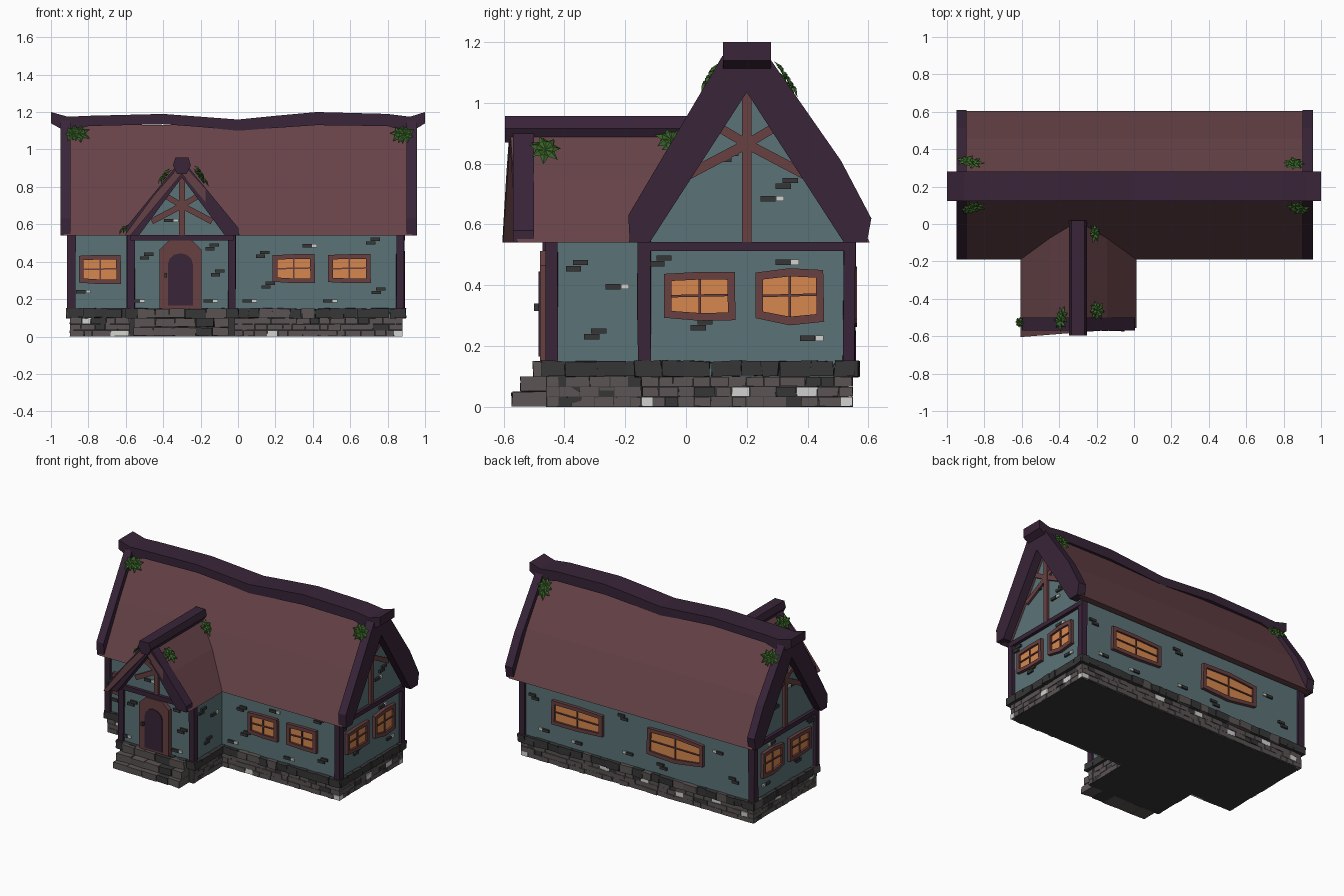
import bpy, bmesh, math, random
from mathutils import Vector

if "Cube" in bpy.data.objects:
    bpy.data.objects.remove(bpy.data.objects["Cube"])

random.seed(4)
COLOURS = {
    "teal_plaster": (0.105, 0.172, 0.185), "roof_red": (0.133, 0.055, 0.064),
    "purple_timber": (0.040, 0.018, 0.040), "brown_timber": (0.135, 0.050, 0.052),
    "window_glow": (0.68, 0.242, 0.075), "dark_stone": (0.037, 0.037, 0.037),
    "brick_grey": (0.105, 0.088, 0.088), "pale_brick": (0.65, 0.65, 0.63),
    "ivy_green": (0.045, 0.14, 0.024)}
MATS = {}
for key, c in COLOURS.items():
    MATS[key] = bpy.data.materials.new(key)
    MATS[key].diffuse_color = (*c, 1)
parts = {}


def get_part(name, mat):
    """Return the growing mesh of a part and the slot index of a colour."""
    bm, slots = parts.setdefault(name, (bmesh.new(), []))
    if mat not in slots:
        slots.append(mat)
    return bm, slots.index(mat)


def prism(name, pts, axis, a, b, mat, jitter=0.0):
    """Extrude a 2D outline along an axis from a to b."""
    bm, idx = get_part(name, mat)
    place = {"x": lambda u, v, d: (d, u, v), "y": lambda u, v, d: (u, d, v),
             "z": lambda u, v, d: (u, v, d)}[axis]
    rings = [[bm.verts.new(Vector(place(u, v, d)) + Vector([random.uniform(-jitter, jitter) for _ in range(3)]))
              for u, v in pts] for d in (a, b)]
    n = len(pts)
    faces = [bm.faces.new(rings[0]), bm.faces.new(rings[1][::-1])]
    faces += [bm.faces.new((rings[0][i], rings[1][i], rings[1][(i + 1) % n], rings[0][(i + 1) % n])) for i in range(n)]
    for f in faces:
        f.material_index = idx


def rect(u0, u1, v0, v1):
    return [(u0, v0), (u1, v0), (u1, v1), (u0, v1)]


def plate(name, wall, pts, w0, w1, mat, jitter=0.0):
    """Slab on a wall (axis, coordinate, outward sign)."""
    axis, c, s = wall
    prism(name, pts, axis, c + s * w0, c + s * w1, mat, jitter)


def bar(name, wall, p, q, width, w0, w1, mat):
    p, q = Vector(p), Vector(q)
    n = (q - p).orthogonal().normalized() * width / 2
    plate(name, wall, [p + n, q + n, q - n, p - n], w0, w1, mat)


FRONT, BACK = ("y", -0.14, -1), ("y", 0.54, 1)
RIGHT, LEFT = ("x", 0.87, 1), ("x", -0.89, -1)
BAY, BAY_R, BAY_L = ("y", -0.45, -1), ("x", -0.025, 1), ("x", -0.575, -1)

# plaster walls of the main house and the entrance bay
prism("main_walls", [(-.14, .1), (.54, .1), (.54, .6), (.2, 1.08), (-.14, .56)], "x", -.89, .87, "teal_plaster")
prism("bay_walls", [(-.575, .1), (-.025, .1), (-.025, .54), (-.3, .87), (-.575, .54)], "y", -.45, -.1, "teal_plaster")

# main roof slab, gable boards and sagging ridge beam
prism("main_roof", [(-.19, .54), (-.02, .86), (.14, 1.13), (.26, 1.13), (.455, .835), (.605, .54),
                    (.56, .54), (.2, 1.08), (-.15, .54)], "x", -.93, .93, "roof_red")
for a, b in ((-.95, -.895), (.9, .958)):
    prism("gable_boards", [(-.185, .54), (-.19, .63), (.12, 1.155), (.28, 1.14), (.51, .81), (.61, .62), (.595, .54),
                           (.52, .54), (.2, 1.035), (-.12, .54)], "x", a, b, "purple_timber")
xs = [-1, -.91, -.8, -.4, -.2, 0, .2, .42, .8, .92, 1]
top = [1.2, 1.175, 1.18, 1.19, 1.175, 1.16, 1.18, 1.2, 1.19, 1.175, 1.2]
low = [1.14, 1.09, 1.125, 1.135, 1.12, 1.1, 1.115, 1.13, 1.125, 1.09, 1.14]
prism("ridge_beam", list(zip(xs, top)) + list(zip(xs, low))[::-1], "y", .122, .28, "purple_timber")

# bay roof slab with a skewed front edge, gable boards and ridge
prism("bay_roof", [(-.607, .54), (-.45, .755), (-.3, .925), (-.145, .755), (.013, .54), (-.025, .54), (-.3, .87), (-.575, .54)],
      "y", -.58, .02, "roof_red")
for v in parts["bay_roof"][0].verts:
    if v.co.y < -.5:
        v.co.y += .08 * (v.co.x + .3)
prism("bay_gable_boards", [(-.598, .54), (-.597, .585), (-.34, .9), (-.26, .9), (.002, .58), (.005, .54),
                           (-.07, .54), (-.3, .85), (-.53, .54)], "y", -.57, -.5, "purple_timber")
prism("bay_ridge_beam", [(-.348, .915), (-.335, .957), (-.265, .957), (-.252, .915), (-.275, .87), (-.325, .87)],
      "y", -.595, .02, "purple_timber")

# corner posts and tie beams
for x, y in ((-.89, -.137), (.868, -.137), (-.89, .537), (.868, .537), (-.572, -.443), (-.032, -.443)):
    prism("corner_posts", rect(x - .022, x + .022, y - .02, y + .02), "z", .14, .545, "purple_timber", .003)
for wall, u0, u1 in ((RIGHT, -.14, .54), (LEFT, -.14, .54), (BAY, -.575, -.025)):
    plate("tie_beams", wall, rect(u0, u1, .512, .543), -.01, .022, "purple_timber")

# timber crosses in the gables
for wall, c, z, s, h0, h1 in ((RIGHT, .2, .865, 1, .54, 1.05), (LEFT, .2, .865, 1, .54, 1.05), (BAY, -.3, .7, .85, .54, .87)):
    bar("gable_timbers", wall, (c, h0), (c, h1), .032, -.01, .018, "brown_timber")
    for d in (-1, 1):
        bar("gable_timbers", wall, (c + d * .19 * s, z - .1 * s), (c, z), .032, -.01, .014, "brown_timber")
        bar("gable_timbers", wall, (c, z), (c + d * .11 * s, z + .065 * s), .03, -.01, .014, "brown_timber")


def window(wall, u0, u1, v0, v1, t=0.0, bulge=0.0):
    """Wonky framed window with four panes; t tapers one end, bulge bows the middle."""
    m, z = (u0 + u1) / 2, (v0 + v1) / 2
    outer = [(u0, v0 + t), (m, v0 - bulge), (u1, v0), (u1 - t * .3, v1), (m, v1 + bulge * .5), (u0, v1 - t * .7)]
    k, kz = 1 - .05 / (u1 - u0), 1 - .05 / (v1 - v0)
    inner = [(m + (u - m) * k, z + (v - z) * kz) for u, v in outer]
    for i in range(6):
        j = (i + 1) % 6
        plate("window_frames", wall, [outer[i], outer[j], inner[j], inner[i]], -.01, .022, "brown_timber")
    plate("window_panes", wall, inner, .001, .009, "window_glow")
    bar("window_bars", wall, inner[1], inner[4], .008, .005, .016, "brown_timber")
    bar("window_bars", wall, (inner[0][0], z), (inner[2][0], z + .004), .008, .005, .016, "brown_timber")


window(FRONT, -.85, -.625, .28, .437, .008)
window(FRONT, .185, .412, .285, .44, .008)
window(FRONT, .482, .71, .285, .44, .006)
window(BACK, .25, .64, .285, .45, .012)
window(BACK, -.52, -.09, .275, .455, .02, .012)
for side in (RIGHT, LEFT):
    window(side, -.073, .163, .285, .443, .008, .002)
    window(side, .228, .455, .28, .45, .012, .012)

# arched door
plate("door_frame", BAY, [(-.42, .15), (-.195, .15), (-.195, .465), (-.245, .512), (-.37, .512), (-.42, .465)],
      -.01, .03, "brown_timber")
arch = [(-.308 + .067 * math.cos(a * math.pi / 6), .385 + .06 * math.sin(a * math.pi / 6)) for a in range(7)]
plate("door_panel", BAY, [(-.375, .165), (-.241, .165)] + arch, .028, .036, "purple_timber")
plate("door_handle", BAY, rect(-.394, -.38, .315, .34), .028, .05, "dark_stone")

# loose bricks showing through the plaster
SPOTS = [(FRONT, [(.13, .43), (.38, .485), (.16, .265), (.06, .19), (.72, .5), (.49, .19), (.75, .235), (-.83, .24)]),
         (BAY, [(-.49, .42), (-.54, .19), (-.11, .33), (-.15, .19), (-.14, .47), (-.36, .62)]),
         (RIGHT, [(-.085, .47), (.33, .475), (.05, .26), (.41, .225), (.33, .725), (.28, .685), (.135, .815)]),
         (LEFT, [(-.08, .47), (.34, .48), (.06, .25), (.4, .22), (.3, .71), (.12, .8)]),
         (BAY_R, [(-.36, .455), (-.23, .395), (-.3, .23)]), (BAY_L, [(-.35, .42), (-.25, .26)]),
         (BACK, [(.78, .42), (.7, .22), (.1, .46), (.06, .23), (-.2, .2), (-.63, .42), (-.75, .25), (.45, .2)])]
for wall, spots in SPOTS:
    for i, (u, v) in enumerate(spots):
        plate("wall_bricks", wall, rect(u - .035, u + .015, v - .009, v + .009), -.005, .012, "dark_stone")
        if i % 2:
            plate("wall_bricks", wall, rect(u + .016, u + .042, v - .008, v + .009), -.005, .01, "pale_brick")
        else:
            plate("wall_bricks", wall, rect(u - .012, u + .038, v + .011, v + .028), -.005, .012, "dark_stone")


def course(name, wall, u0, u1, z0, z1, w0, w1, length, mats, jitter):
    """One row of stones of random length along a wall."""
    u = u0
    while u < u1 - .005:
        e = u + length * random.uniform(.65, 1.3)
        e = u1 if u1 - e < length * .5 else e
        plate(name, wall, rect(u + .001, e - .001, z0, z1), w0, w1 + random.uniform(-.003, .003), random.choice(mats), jitter)
        u = e


# stone foundation: dark core, three brick courses, rough cap stones
prism("foundation_core", [(-.89, -.135), (-.58, -.135), (-.58, -.46), (-.02, -.46), (-.02, -.135), (.87, -.135),
                          (.87, .535), (-.89, .535)], "z", 0, .14, "dark_stone")
BRICKS = ["brick_grey"] * 17 + ["dark_stone"] * 2 + ["pale_brick"]
CAPS = ["dark_stone"] * 6 + ["brick_grey"]
RUNS = [(FRONT, -.9, -.58), (FRONT, -.02, .88), (BACK, -.9, .88), (RIGHT, -.14, .54), (LEFT, -.14, .54),
        (BAY, -.585, -.015), (BAY_R, -.46, -.14), (BAY_L, -.46, -.14)]
for wall, a, b in RUNS:
    for k in range(3):
        course("foundation_bricks", wall, a, b, k * .033 + .001, k * .033 + .032, -.03, .006, .065, BRICKS, .001)
    course("cap_stones", wall, a - .015, b + .015, .1, .15, -.02, .026, .085, CAPS, .004)

# entrance steps
for z0, z1, w, x0, x1 in ((.003, .048, .122, -.56, -.05), (.051, .098, .092, -.555, -.05), (.1, .148, .052, -.54, -.06)):
    course("entrance_steps", BAY, x0, x1, z0, z1, 0, w, .1, ["brick_grey", "brick_grey", "dark_stone"], .003)


def ivy(p, n, size):
    """Rosettes of folded leaves lying on a slope with normal n."""
    bm, idx = get_part("ivy", "ivy_green")
    n = Vector(n).normalized()
    a = n.orthogonal().normalized()
    b = n.cross(a)
    for r in range(2):
        c = Vector(p) + (a * random.uniform(-.5, .5) + b * random.uniform(-.5, .5)) * size * r + n * .012 * r
        for k in range(7):
            t = k * math.tau / 7 + r
            d = a * math.cos(t) + b * math.sin(t)
            s, ln = n.cross(d) * size * .27, size * random.uniform(.8, 1.1)
            root, tip = bm.verts.new(c), bm.verts.new(c + d * ln)
            mid = bm.verts.new(c + d * ln * .5 + n * .014)
            for sg in (1, -1):
                side = bm.verts.new(c + d * ln * .45 + s * sg + n * .004)
                for tri in ((root, side, mid), (side, tip, mid)):
                    f = bm.faces.new(tri if sg < 0 else tri[::-1])
                    f.material_index = idx


for x in (-.85, .87):
    ivy((x, .095, 1.085), (0, -.87, .5), .06)
    ivy((x - .01, .325, 1.06), (0, .84, .55), .06)
for p, n in (((-.21, -.46, .85), (.8, 0, .6)), ((-.21, -.04, .86), (.8, 0, .6)),
             ((-.385, -.49, .85), (-.8, 0, .6)), ((-.595, -.53, .575), (-.8, 0, .6))):
    ivy(p, n, .055 if p[2] > .6 else .03)

# turn every part into an object
for name, (bm, slots) in parts.items():
    if name != "ivy":
        bmesh.ops.recalc_face_normals(bm, faces=bm.faces[:])
    for v in bm.verts:
        v.co.z = max(v.co.z, 0)
    me = bpy.data.meshes.new(name)
    bm.to_mesh(me)
    bm.free()
    for m in slots:
        me.materials.append(MATS[m])
    bpy.context.collection.objects.link(bpy.data.objects.new(name, me))

for m in bpy.data.materials:
    if m.users and not m.is_grease_pencil:
        m.use_nodes = True
        m.node_tree.nodes["Principled BSDF"].inputs["Base Color"].default_value = m.diffuse_color
